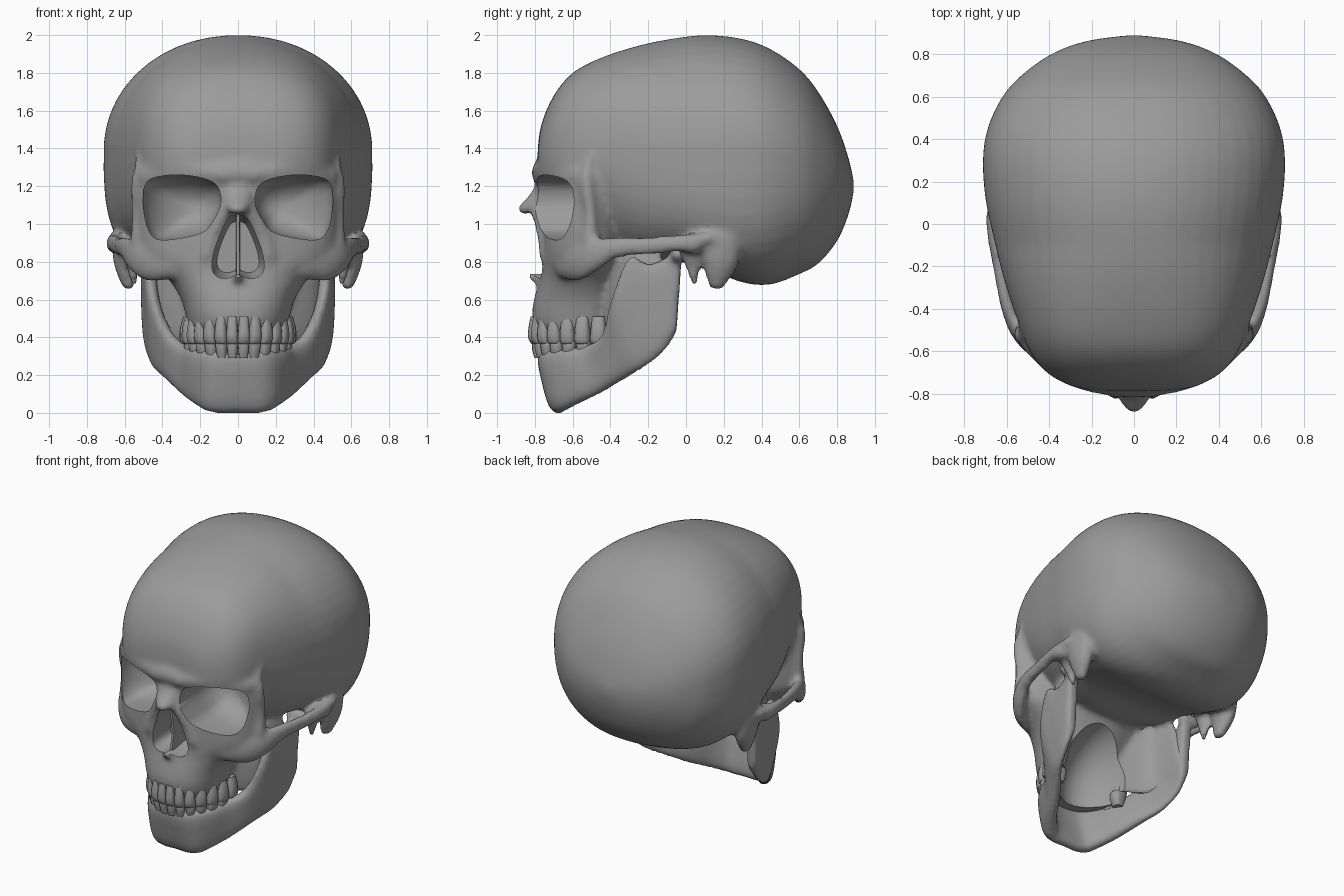
import bpy, bmesh
from math import sin, cos, pi, radians, copysign, sqrt
from mathutils import Vector

if "Cube" in bpy.data.objects:
    bpy.data.objects.remove(bpy.data.objects["Cube"])

bone = bpy.data.materials.new("dark_grey")
bone.diffuse_color = (.33, .33, .33, 1)
bone.use_nodes = True
bone.node_tree.nodes["Principled BSDF"].inputs["Base Color"].default_value = bone.diffuse_color


def resample(rows, k=5):
    """Catmull-Rom interpolation of rows of numbers."""
    out, n = [], len(rows)
    for i in range(n - 1):
        p = [rows[max(i - 1, 0)], rows[i], rows[i + 1], rows[min(i + 2, n - 1)]]
        for j in range(k):
            t = j / k
            out.append([.5 * (2*b + (c - a)*t + (2*a - 5*b + 4*c - d)*t*t
                              + (3*b - a - 3*c + d)*t**3) for a, b, c, d in zip(*p)])
    return out + [list(rows[-1])]


def spow(v, n):
    return copysign(abs(v) ** (2 / n), v)


def angles(n):
    return [2 * pi * (i + .5) / n for i in range(n)]


def loft(bm, rings, mirror=False):
    for s in ((1, -1) if mirror else (1,)):
        vs = [[bm.verts.new((s * p[0], p[1], p[2])) for p in r] for r in rings]
        for a, b in zip(vs, vs[1:]):
            for i in range(len(a)):
                bm.faces.new((a[i], a[i - 1], b[i - 1], b[i]))
        bm.faces.new(vs[0])
        bm.faces.new(vs[-1][::-1])


def tube(bm, rows, mirror=True):
    """Rows are x, y, z, side radius, upright radius; ends are rounded."""
    pts = resample(rows)
    span = Vector(rows[-1][:3]) - Vector(rows[0][:3])
    ref = Vector((0, 1, 0)) if abs(span.normalized().z) > .8 else Vector((0, 0, 1))
    rings, last = [], len(pts) - 1
    for i, p in enumerate(pts):
        t = (Vector(pts[min(i + 1, last)][:3]) - Vector(pts[max(i - 1, 0)][:3])).normalized()
        side = t.cross(ref).normalized()
        up = side.cross(t)
        steps = [(0, 1)]
        if i == 0:
            steps = [(-.7, .45), (-.4, .8), (0, 1)]
        elif i == last:
            steps = [(0, 1), (.4, .8), (.7, .45)]
        for off, sc in steps:
            c = Vector(p[:3]) + t * off * min(p[3], p[4])
            rings.append([c + side * p[3] * sc * cos(a) + up * p[4] * sc * sin(a)
                          for a in angles(14)])
    loft(bm, rings, mirror)


def make(name, bm):
    bmesh.ops.recalc_face_normals(bm, faces=bm.faces)
    me = bpy.data.meshes.new(name)
    bm.to_mesh(me)
    bm.free()
    me.materials.append(bone)
    ob = bpy.data.objects.new(name, me)
    bpy.context.collection.objects.link(ob)
    return ob


def finish(ob, voxel=None, cutter=None):
    if voxel:
        m = ob.modifiers.new("fuse", 'REMESH')
        m.mode, m.voxel_size = 'VOXEL', voxel
        m = ob.modifiers.new("soften", 'SMOOTH')
        m.factor, m.iterations = .5, 8
    if cutter:
        m = ob.modifiers.new("holes", 'BOOLEAN')
        m.operation, m.solver, m.object = 'DIFFERENCE', 'EXACT', cutter
    bpy.ops.object.select_all(action='DESELECT')
    ob.select_set(True)
    bpy.context.view_layer.objects.active = ob
    bpy.ops.object.convert(target='MESH')
    bpy.ops.object.shade_smooth_by_angle(angle=radians(40))


# Braincase: upright sections (y, bottom, widest z, top, half width, lower squareness)
skull = bmesh.new()
case = [(-.785, 1.2, 1.3, 1.40, .17, 2), (-.765, 1.1, 1.32, 1.53, .29, 2),
        (-.70, 1.0, 1.33, 1.68, .41, 2), (-.60, .95, 1.34, 1.80, .49, 2),
        (-.45, .83, 1.36, 1.88, .55, 2), (-.25, .79, 1.37, 1.945, .615, 2.6),
        (-.05, .80, 1.38, 1.985, .665, 3.2), (.12, .76, 1.38, 2.0, .70, 3.4),
        (.30, .69, 1.38, 1.98, .712, 3.1), (.45, .68, 1.36, 1.925, .69, 2.8),
        (.60, .735, 1.32, 1.82, .62, 2.5), (.70, .79, 1.28, 1.70, .53, 2.3),
        (.80, .91, 1.24, 1.52, .39, 2), (.86, 1.05, 1.22, 1.35, .23, 2),
        (.888, 1.17, 1.2, 1.23, .04, 2)]
rings = []
for y, zb, zm, zt, w, n in resample(case):
    m = 2.1 + .5 * min(1, max(0, (-.1 - y) / .4))
    rings.append([(w * spow(cos(a), m if sin(a) > 0 else n), y,
                   zm + ((zt - zm) * spow(sin(a), m) if sin(a) > 0 else (zm - zb) * spow(sin(a), n)))
                  for a in angles(48)])
loft(skull, rings)

# Face block: level sections (z, front y, back y, half width, front squareness)
face = [(1.36, -.78, -.3, .47, 1.9), (1.27, -.82, -.3, .54, 1.85), (1.19, -.785, -.3, .54, 1.9),
        (1.05, -.775, -.3, .535, 2), (.92, -.77, -.3, .53, 2.1), (.82, -.765, -.3, .50, 2.3),
        (.72, -.775, -.32, .38, 2.4), (.62, -.80, -.35, .31, 2.4), (.53, -.815, -.38, .28, 2.4),
        (.45, -.80, -.4, .26, 2.4), (.40, -.75, -.4, .245, 2.4), (.30, -.73, -.4, .23, 2.4)]
loft(skull, [[(w * spow(cos(a), n if sin(a) < 0 else 2),
               -.5 + (((-.5 - yf) * spow(sin(a), n)) if sin(a) < 0 else (yb + .5) * sin(a)), z)
              for a in angles(40)] for z, yf, yb, w, n in resample(face, 4)])

# Cheekbone and arch
tube(skull, [(.33, -.655, .79, .05, .08), (.46, -.58, .80, .05, .105), (.54, -.5, .83, .045, .09),
             (.595, -.38, .875, .035, .06), (.635, -.2, .885, .03, .05),
             (.66, -.02, .90, .035, .045), (.65, .14, .93, .035, .03)])
# Outer orbit pillar
tube(skull, [(.52, -.51, .90, .05, .05), (.52, -.505, 1.05, .045, .035),
             (.515, -.525, 1.2, .055, .04), (.50, -.52, 1.30, .05, .035), (.51, -.47, 1.40, .03, .03)])
# Brow ridge
tube(skull, [(.07, -.785, 1.26, .035, .045), (.3, -.725, 1.295, .035, .04), (.5, -.575, 1.25, .03, .045)])
# Nasal bones, nose flanks and spine
tube(skull, [(0, -.74, 1.21, .09, .05), (0, -.785, 1.13, .08, .05), (0, -.865, 1.075, .05, .03)], False)
tube(skull, [(.05, -.79, 1.09, .04, .04), (.12, -.755, .97, .04, .04), (.17, -.735, .82, .04, .04)])
tube(skull, [(0, -.74, .70, .06, .04), (0, -.83, .725, .02, .018)], False)
# Joint knob, mastoid and the small spur in front of it
tube(skull, [(.65, -.02, .90, .05, .05), (.65, .05, .89, .05, .05)])
tube(skull, [(.60, .18, .93, .07, .12), (.60, .18, .80, .06, .10), (.58, .16, .675, .035, .045)])
tube(skull, [(.57, .02, .88, .05, .07), (.56, .035, .79, .035, .045), (.55, .045, .69, .02, .02)])
# Wall between upper jaw and lower jaw branch
tube(skull, [(.2, -.43, .63, .04, .26), (.40, -.3, .63, .035, .26), (.45, -.1, .68, .03, .2)])

# Cutters for the eye sockets, nose opening and the hollow under the palate
cut = bmesh.new()
orbit = [(.50, 1.18), (.46, 1.24), (.30, 1.26), (.13, 1.22), (.09, 1.12),
         (.13, 1.02), (.20, .95), (.40, .915), (.47, .96), (.50, 1.08)]
outline = resample(orbit + orbit[:1], 4)[:-1]
depth = [(-1, 1, .295), (-.57, 1, .295), (-.49, .9, .283), (-.42, .62, .26), (-.38, .25, .24)]
loft(cut, [[(cx + (x - .295) * s, y, 1.09 + (z - 1.09) * s) for x, z in outline]
           for y, s, cx in depth], True)
half = resample([(0, 1.05), (.05, 1.03), (.10, .93), (.135, .82), (.13, .74), (.07, .71), (0, .735)], 4)
pear = half + [(-x, z) for x, z in half[-2:0:-1]]
loft(cut, [[(x * s, y, .87 + (z - .87) * s) for x, z in pear]
           for y, s in ((-1, 1), (-.72, 1), (-.6, .8))])
dome = [(h, sqrt(1 - h * h)) for h in (sin(radians(d)) for d in range(-24, 89, 8))]
loft(cut, [[(.28 * r * cos(a), -.17 + .48 * r * sin(a), .34 + .43 * h) for a in angles(32)]
           for h, r in dome])
cutter = make("opening_cutter", cut)
cutter.hide_render = True
finish(make("skull", skull), .018, cutter)
bpy.data.objects.remove(cutter)

# Nasal septum
sep = bmesh.new()
loft(sep, [[(-.008, yf, z), (.008, yf, z), (.014, -.58, z), (-.014, -.58, z)]
           for z, yf in ((.71, -.76), (.85, -.73), (1.06, -.76))])
finish(make("septum", sep))

# Lower jaw: plate along the jaw line (top xyz, bottom xyz, half thickness)
jaw = bmesh.new()
line = resample([(-.03, -.755, .33, -.03, -.67, .0, .05), (.12, -.735, .33, .13, -.665, .0, .055),
                 (.215, -.64, .34, .21, -.585, .04, .05), (.27, -.52, .36, .29, -.46, .10, .045),
                 (.36, -.43, .43, .36, -.35, .165, .045), (.445, -.38, .64, .42, -.26, .215, .042),
                 (.47, -.30, .83, .455, -.17, .275, .036), (.475, -.19, .79, .47, -.11, .33, .036),
                 (.48, -.02, .87, .47, -.05, .42, .042)])
rings = []
for i, p in enumerate(line):
    q, r = line[max(i - 1, 0)], line[min(i + 1, len(line) - 1)]
    d = Vector((r[0] + r[3] - q[0] - q[3], r[1] + r[4] - q[1] - q[4], 0)).normalized()
    top, low = Vector(p[:3]), Vector(p[3:6])
    rings.append([(top + low) / 2 + (top - low) / 2 * spow(sin(a), 3.5)
                  + Vector((d.y, -d.x, 0)) * p[6] * spow(cos(a), 3) for a in angles(24)])
loft(jaw, rings, True)
# Jaw joint heads
tube(jaw, [(.45, -.05, .84, .04, .045), (.55, -.04, .84, .04, .045)])
finish(make("lower_jaw", jaw), .018)

# Teeth: tapered crowns set along an elliptical arch
for name, A, B, root, tip in (("upper_teeth", .262, .375, .51, .365), ("lower_teeth", .25, .355, .29, .395)):
    bm, da = bmesh.new(), radians(170) / 13
    for i in range(14):
        a = (i - 6.5) * da
        back = abs(sin(a))
        t = Vector((A * cos(a), B * sin(a), 0))
        w = t.length * da / 2 * 1.04
        t.normalize()
        n = Vector((t.y, -t.x, 0))
        c = Vector((A * sin(a), -.43 - B * cos(a), 0))
        thick = .03 + .018 * back
        rows = resample([(0, .75, .6), (.4, .9, .95), (.75, 1, 1), (.95, .93, .6 + .3 * back),
                         (1, .7, .3 + .4 * back)], 3)
        loft(bm, [[c + t * w * sw * spow(cos(k), 3) + n * thick * sn * spow(sin(k), 3)
                   + Vector((0, 0, root + (tip - root) * f)) for k in angles(12)]
                  for f, sw, sn in rows])
    finish(make(name, bm))
